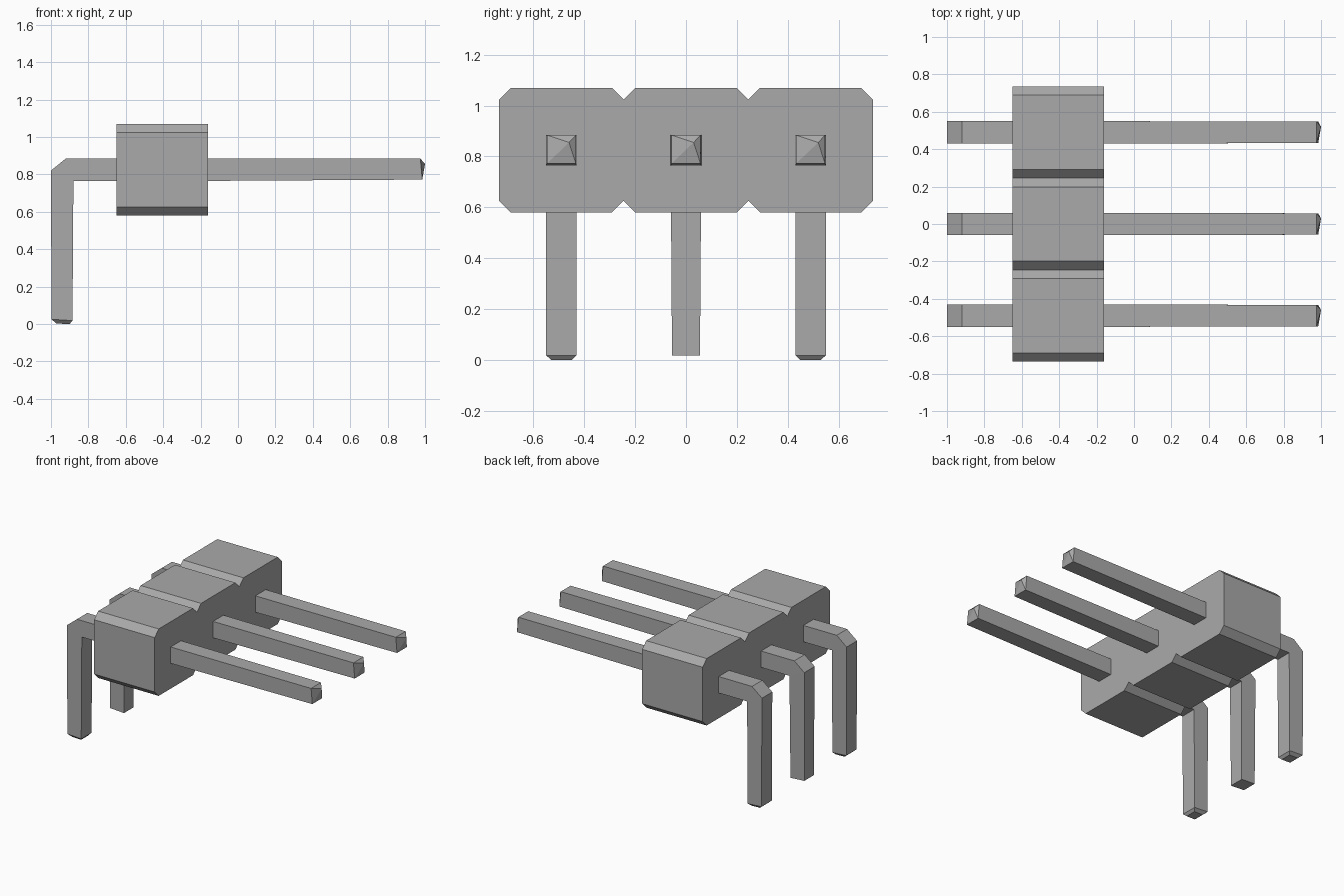
import bpy, bmesh

old = bpy.data.objects.get("Cube")
if old:
    bpy.data.objects.remove(old, do_unlink=True)

# One grey for everything
grey = bpy.data.materials.new("grey")
grey.use_nodes = True
colour = (0.4, 0.4, 0.4, 1)
grey.diffuse_color = colour
grey.node_tree.nodes["Principled BSDF"].inputs["Base Color"].default_value = colour

PITCH = 0.49
HALF = 0.06


def finish(bm, name):
    bmesh.ops.remove_doubles(bm, verts=bm.verts, dist=0.0005)
    bmesh.ops.recalc_face_normals(bm, faces=bm.faces)
    mesh = bpy.data.meshes.new(name)
    bm.to_mesh(mesh)
    bm.free()
    mesh.materials.append(grey)
    obj = bpy.data.objects.new(name, mesh)
    bpy.context.collection.objects.link(obj)


def housing():
    """Three chamfered blocks merged into one notched bar."""
    x0, x1, z0, z1, c = -0.65, -0.16, 0.58, 1.07, 0.046
    top = []
    for i in (-1, 0, 1):
        a, b = (i - 0.5) * PITCH, (i + 0.5) * PITCH
        top += [(a, z1 - c), (a + c, z1), (b - c, z1)]
    top.append((1.5 * PITCH, z1 - c))
    outline = top + [(y, z0 + z1 - z) for y, z in reversed(top)]
    bm = bmesh.new()
    face = bm.faces.new([bm.verts.new((x0, y, z)) for y, z in outline])
    moved = bmesh.ops.extrude_face_region(bm, geom=[face])["geom"]
    # keep the starting cap so that the bar is closed
    if not face.is_valid:
        bm.faces.new([v for v in bm.verts if v not in moved])
    verts = [g for g in moved if isinstance(g, bmesh.types.BMVert)]
    bmesh.ops.translate(bm, verts=verts, vec=(x1 - x0, 0, 0))
    finish(bm, "housing")


def pin(name, y, pointed_foot):
    """Square wire bent down at the back, with a lopsided tip."""
    bm = bmesh.new()

    def ring(outer, inner, h=HALF):
        pts = [(outer, -h), (outer, h), (inner, h), (inner, -h)]
        return [bm.verts.new((p[0], y + s, p[1])) for p, s in pts]

    # outer and inner edge of the wire, from foot to tip
    rings = [
        ring((-0.997, 0.025), (-0.885, 0.018), 0.055),
        ring((-1, 0.82), (-0.88, 0.765)),
        ring((-0.92, 0.885), (-0.88, 0.765)),
        ring((-0.16, 0.885), (-0.16, 0.765)),
        ring((0.975, 0.884), (0.985, 0.772), 0.057),
    ]
    if pointed_foot:
        rings[0][0].co.y = rings[0][3].co.y = y - HALF
        rings[0][1].co.y = rings[0][2].co.y = y + HALF
        rings.insert(0, ring((-0.97, 0.002), (-0.9, 0), 0.04))
    for a, b in zip(rings, rings[1:]):
        for i in range(4):
            j = (i + 1) % 4
            bm.faces.new((a[i], a[j], b[j], b[i]))
    bm.faces.new(rings[0])
    # tip apex sits toward the upper back corner
    apex = bm.verts.new((1, y + 0.03, 0.855))
    for i in range(4):
        bm.faces.new((rings[-1][i], rings[-1][(i + 1) % 4], apex))
    bmesh.ops.dissolve_degenerate(bm, dist=0.0005, edges=bm.edges)
    finish(bm, name)


housing()
for label, step in (("front", -1), ("middle", 0), ("back", 1)):
    pin(label + "_pin", step * PITCH, step != 0)
